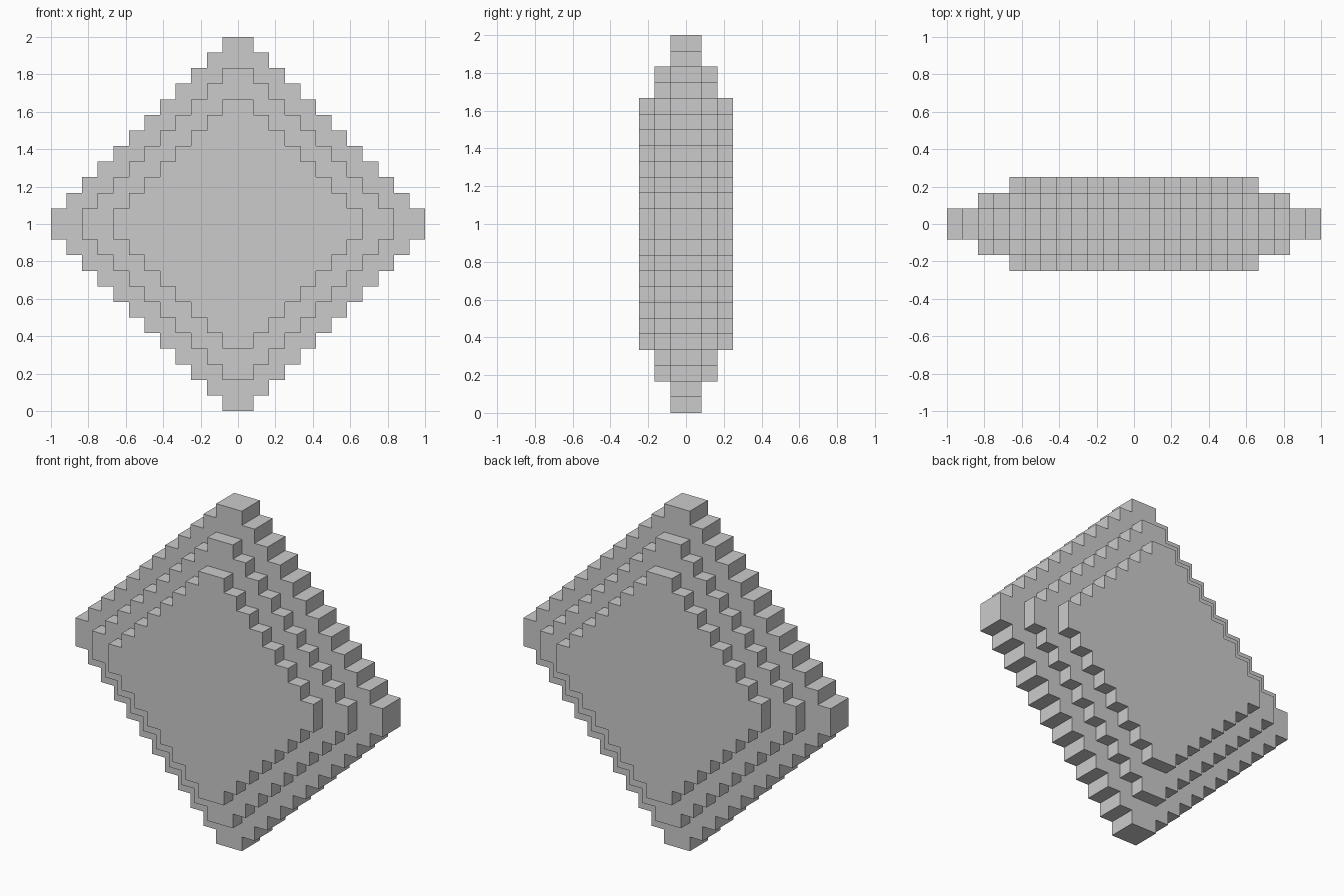
import bpy
import bmesh

if "Cube" in bpy.data.objects:
    bpy.data.objects.remove(bpy.data.objects["Cube"])

U = 1 / 12  # one step of the staircase


def stepped_outline(n):
    """Diamond of n stair steps per quadrant, as (x, z) in step units."""
    quarter = []
    for k in range(1, n + 1):
        top = n - k + 1
        quarter += [(k, top), (k, top - 1)]
    quarter = quarter[:-1]                      # right tip is one tall face
    lower = [(x, -z) for x, z in reversed(quarter)]
    right = quarter + lower
    return right + [(-x, -z) for x, z in right]


def stepped_plate(name, n, half_depth):
    """Extrude the stepped diamond through the thickness."""
    bm = bmesh.new()
    verts = [bm.verts.new((x * U, -half_depth * U, 1 + z * U))
             for x, z in stepped_outline(n)]
    front = bm.faces.new(verts)
    ext = bmesh.ops.extrude_face_region(bm, geom=[front], use_keep_orig=True)
    moved = [v for v in ext["geom"] if isinstance(v, bmesh.types.BMVert)]
    bmesh.ops.translate(bm, verts=moved, vec=(0, 2 * half_depth * U, 0))
    bmesh.ops.recalc_face_normals(bm, faces=bm.faces)
    mesh = bpy.data.meshes.new(name)
    bm.to_mesh(mesh)
    bm.free()
    obj = bpy.data.objects.new(name, mesh)
    bpy.context.collection.objects.link(obj)
    return obj


# Three nested plates: each smaller one stands one step prouder, front and back
stepped_plate("outer_rim", 12, 1)
stepped_plate("middle_layer", 10, 2)
stepped_plate("inner_core", 8, 3)
